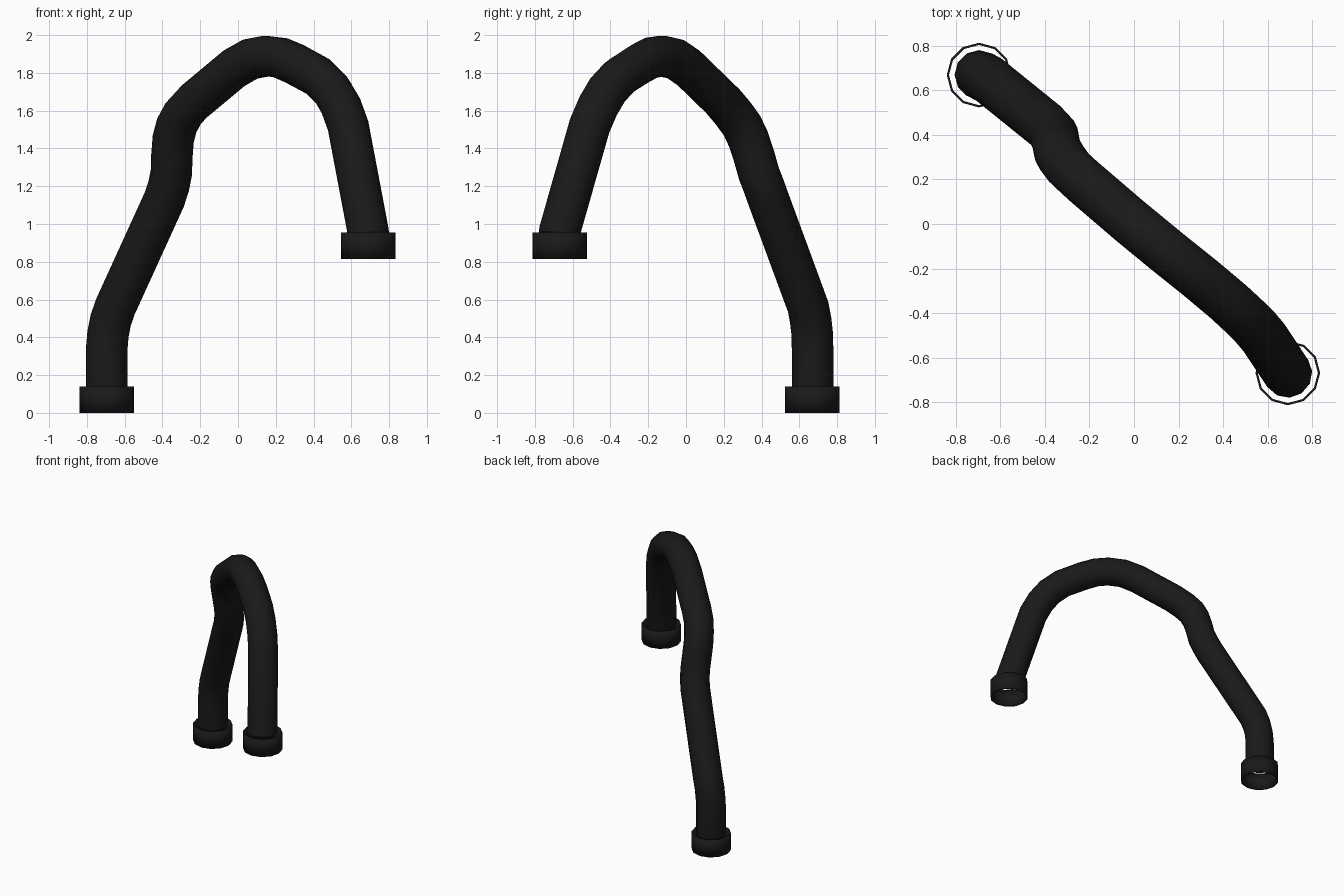
import bpy, bmesh, math

if "Cube" in bpy.data.objects:
    bpy.data.objects.remove(bpy.data.objects["Cube"])

black = bpy.data.materials.new("black_rubber")
black.diffuse_color = (0.01, 0.01, 0.01, 1)
black.use_nodes = True
black.node_tree.nodes["Principled BSDF"].inputs["Base Color"].default_value = black.diffuse_color


def finish(obj):
    obj.data.materials.clear()
    obj.data.materials.append(black)
    bpy.ops.object.select_all(action='DESELECT')
    obj.select_set(True)
    bpy.context.view_layer.objects.active = obj
    bpy.ops.object.shade_smooth_by_angle(angle=math.radians(40))


# Bent hose: 12-sided tube swept along its centreline
path = [(-.695, .67, .13), (-.695, .67, .34), (-.688, .668, .42), (-.674, .66, .49),
        (-.65, .647, .56), (-.39, .437, 1.13), (-.367, .412, 1.20), (-.353, .385, 1.27),
        (-.35, .36, 1.36), (-.343, .33, 1.45), (-.325, .297, 1.52), (-.29, .25, 1.585),
        (-.23, .195, 1.65), (-.02, .015, 1.825), (.065, -.055, 1.873), (.15, -.125, 1.889),
        (.225, -.185, 1.88), (.30, -.245, 1.848), (.425, -.35, 1.78), (.495, -.415, 1.71),
        (.545, -.465, 1.625), (.583, -.51, 1.52), (.688, -.668, .965), (.69, -.67, .945)]
curve = bpy.data.curves.new("hose", 'CURVE')
curve.dimensions = '3D'
curve.bevel_depth = .11
curve.bevel_resolution = 4
spline = curve.splines.new('POLY')
spline.points.add(len(path) - 1)
for p, co in zip(spline.points, path):
    p.co = (*co, 1)
hose = bpy.data.objects.new("hose", curve)
bpy.context.collection.objects.link(hose)
bpy.context.view_layer.objects.active = hose
hose.select_set(True)
bpy.ops.object.convert(target='MESH')
finish(bpy.context.object)


# End collars: open 12-sided sleeves with a thin wall
def collar(name, x, y, z):
    bpy.ops.mesh.primitive_cylinder_add(vertices=12, radius=.145, depth=.14,
                                        end_fill_type='NOTHING', location=(x, y, z + .07))
    obj = bpy.context.object
    obj.name = name
    wall = obj.modifiers.new("wall", 'SOLIDIFY')
    wall.thickness = .01
    wall.offset = -1
    finish(obj)


collar("lower_collar", -.695, .668, 0)
collar("upper_collar", .69, -.668, .815)
